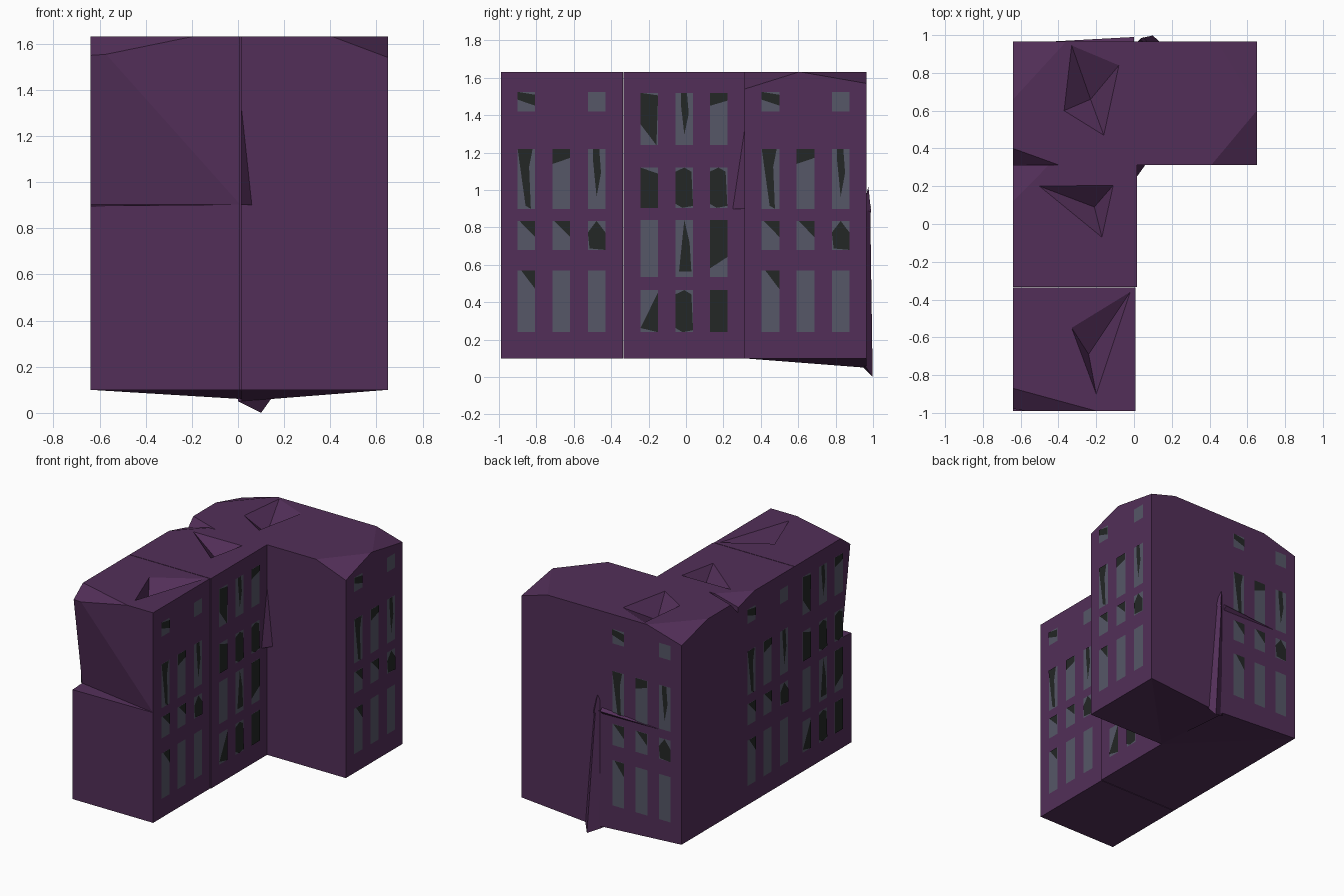
import bpy, bmesh
from mathutils import Vector

if "Cube" in bpy.data.objects:
    bpy.data.objects.remove(bpy.data.objects["Cube"])


def material(name, rgb):
    m = bpy.data.materials.new(name)
    m.diffuse_color = (*rgb, 1)
    m.use_nodes = True
    m.node_tree.nodes["Principled BSDF"].inputs["Base Color"].default_value = m.diffuse_color
    return m


WALL = material("wall_purple", (0.085, 0.028, 0.098))
GLASS = material("glass_grey", (0.092, 0.095, 0.135))
DARK = material("dark_opening", (0.017, 0.020, 0.019))
TOP, LEDGE, BASE = 1.63, 0.9, 0.1


def finish(bm, name, mat):
    me = bpy.data.meshes.new(name)
    bm.to_mesh(me)
    bm.free()
    me.materials.append(mat)
    ob = bpy.data.objects.new(name, me)
    bpy.context.collection.objects.link(ob)
    return ob


def hull(name, pts, mat=WALL):
    bm = bmesh.new()
    for p in pts:
        bm.verts.new(p)
    bmesh.ops.convex_hull(bm, input=bm.verts[:])
    return finish(bm, name, mat)


# One building bay: stacked rings, chipped roof corners, dented roof
def bay(name, x0, x1, y0, y1, chips=(), pit=None, apex=None, moved=None):
    corners = [(x0, y0), (x1, y0), (x1, y1), (x0, y1)]
    moved = moved or {}
    bm = bmesh.new()
    rings = []
    for level, z in enumerate((BASE, LEDGE - 0.003, LEDGE + 0.003, TOP)):
        rings.append([bm.verts.new(moved.get((level, i), (*c, z)))
                      for i, c in enumerate(corners)])
    for a, b in zip(rings, rings[1:]):
        for i in range(4):
            j = (i + 1) % 4
            bm.faces.new((a[i], a[j], b[j], b[i]))
    bm.faces.new(rings[0][::-1])
    bm.faces.new(rings[-1])
    bmesh.ops.triangulate(bm, faces=bm.faces[:])
    for pts in chips:
        a, b, c = map(Vector, pts)
        n = (b - a).cross(c - a).normalized()
        if n.z < 0:
            n = -n
        bmesh.ops.bisect_plane(bm, geom=bm.verts[:] + bm.edges[:] + bm.faces[:],
                               plane_co=a, plane_no=n, clear_outer=True)
        bmesh.ops.holes_fill(bm, edges=[e for e in bm.edges if e.is_boundary])
    bmesh.ops.recalc_face_normals(bm, faces=bm.faces[:])
    ob = finish(bm, name, WALL)
    if pit:
        cut = hull("roof_dent_cutter", [(x, y, z) for x, y in pit
                                        for z in (TOP, TOP + 0.1)] + [apex])
        mod = ob.modifiers.new("dent", 'BOOLEAN')
        mod.operation, mod.solver, mod.object = 'DIFFERENCE', 'EXACT', cut
        deps = bpy.context.evaluated_depsgraph_get()
        ob_mesh = bpy.data.meshes.new_from_object(ob.evaluated_get(deps))
        ob.modifiers.clear()
        ob.data = ob_mesh
        bpy.data.objects.remove(cut)
    return ob


L, M, R = -0.64, 0.015, 0.65
Y0, Y1, Y2, Y3 = -0.99, -0.333, 0.313, 0.965

bay("front_bay", L, M - 0.006, Y0, Y1 - 0.004,
    chips=[((L, -0.87, TOP), (-0.2, Y0, TOP), (L, Y0, 1.54))],
    pit=[(-0.33, -0.55), (-0.02, -0.36), (-0.2, -0.9)], apex=(-0.24, -0.69, 1.53),
    moved={(2, 0): (L, -0.88, LEDGE + 0.003)})
bay("middle_bay", L, M, Y1, Y2,
    chips=[((L, 0.12, TOP), (-0.45, Y2, TOP), (L, Y2, 1.58))],
    pit=[(-0.5, 0.2), (-0.11, 0.205), (-0.17, -0.07)], apex=(-0.21, 0.09, 1.52))
bay("corner_bay", L, M, Y2, Y3,
    chips=[((L, 0.4, TOP), (-0.4, Y2, TOP), (L, Y2, 1.54)),
           ((L, 0.66, TOP), (-0.36, Y3, TOP), (L, Y3, 1.55))],
    pit=[(-0.33, 0.945), (-0.08, 0.84), (-0.16, 0.47), (-0.37, 0.6)],
    apex=(-0.23, 0.66, 1.51), moved={(0, 2): (M, Y3, 0.06)})
bay("side_wing_bay", M, R, Y2, Y3,
    chips=[((0.41, Y2, TOP), (R, 0.6, TOP), (R, Y2, 1.54)),
           ((0.44, Y3, TOP), (R, 0.62, TOP), (R, Y3, 1.57))],
    moved={(0, 3): (M, Y3, 0.05)})

# Broken slivers at the seams
hull("inner_corner_sliver", [(M, Y2, 1.32), (0.06, Y2, 0.9), (M, 0.25, 0.9),
                             (M, Y2, 0.9)])
hull("rear_seam_spike", [(0.0, 0.95, 0.9), (0.08, 0.95, 0.88), (0.04, 0.985, 0.9),
                         (0.0, 0.95, 0.05), (0.15, 0.95, 0.07), (0.1, 0.998, 0.0)])
hull("rear_seam_tip", [(0.0, 0.95, 0.92), (0.08, 0.95, 0.9), (0.05, 0.99, 0.88),
                       (0.03, 0.975, 1.02)])
hull("rear_ledge", [(0.0, 0.95, 0.94), (0.0, 0.99, 0.91), (0.0, 0.95, 0.87),
                    (-0.55, 0.96, 0.89)])

# Windows: column starts, row heights, and dark shapes in window fractions
FULL = [(0, 0), (1, 0), (1, 1), (0, 1)]
TRI = [(0.1, 1), (1, 0.45), (1, 1)]
SHARD = [(0, 1), (0.45, 0.05), (0.75, 0), (0.65, 0.7), (0.85, 1)]
SPEAR = [(0.3, 0.8), (0.5, 0.2), (0.75, 0.6), (0.65, 1), (0.3, 1)]
BLOB = [(0, 0.6), (0.1, 0.05), (1, 0), (1, 0.6), (0.5, 1)]
CAP = [(0, 0.75), (1, 0.85), (1, 1), (0, 1)]
BENT = [(0, 0.1), (0.4, 0), (1, 0.05), (0.9, 0.9), (0.5, 1), (0, 0.9)]
PLAIN_STYLE = ((0.10, 0.287, 0.475), [
    (0.24, 0.57, ([(0.2, 1), (1, 0.7), (1, 1)], None, None)),
    (0.68, 0.835, (TRI, TRI, BLOB)),
    (0.90, 1.22, (SHARD, CAP, SPEAR)),
    (1.42, 1.525, ([(0, 1), (0, 0.6), (1, 0.3), (1, 0.85)], "none", None))])
DARK_STYLE = ((0.09, 0.277, 0.46), [
    (0.24, 0.465, ([(0, 0.1), (1, 0), (1, 0.95)], BENT, FULL)),
    (0.535, 0.84, (None, [(0.2, 0.1), (0.9, 0.1), (0.8, 0.6), (0.5, 1)],
                   [(0, 0.15), (1, 0.35), (1, 1), (0, 1)])),
    (0.905, 1.12, ([(0, 0), (1, 0), (1, 0.85), (0, 1)], BENT, BENT)),
    (1.24, 1.52, ([(0, 1), (0, 0.4), (0.9, 0), (1, 0.95)], SPEAR, CAP))])


def windows(name, origin, u, n, style):
    origin, u, n = Vector((*origin, 0)), Vector((*u, 0)), Vector((*n, 0))
    glass, dark = bmesh.new(), bmesh.new()

    def patch(bm, shape, c, z0, z1, lift):
        bm.faces.new([bm.verts.new(origin + n * lift + u * (c + 0.094 * a)
                                   + Vector((0, 0, z0 + (z1 - z0) * b)))
                      for a, b in shape])
    cols, rows = style
    for z0, z1, shapes in rows:
        for c, shape in zip(cols, shapes):
            if shape == "none":
                continue
            patch(glass, FULL, c, z0, z1, 0.003)
            if shape:
                patch(dark, shape, c, z0, z1, 0.006)
    finish(glass, name + "_glass", GLASS)
    finish(dark, name + "_dark", DARK)


windows("front_bay_right_windows", (M - 0.006, -1.0), (0, 1), (1, 0), PLAIN_STYLE)
windows("middle_bay_right_windows", (M, Y1), (0, 1), (1, 0), DARK_STYLE)
windows("side_wing_right_windows", (R, 0.305), (0, 1), (1, 0), PLAIN_STYLE)
windows("middle_bay_left_windows", (L, Y2), (0, -1), (-1, 0), PLAIN_STYLE)
windows("front_bay_left_windows", (L, Y1), (0, -1), (-1, 0), DARK_STYLE)
windows("corner_bay_rear_windows", (M, Y3), (-1, 0), (0, 1), PLAIN_STYLE)
